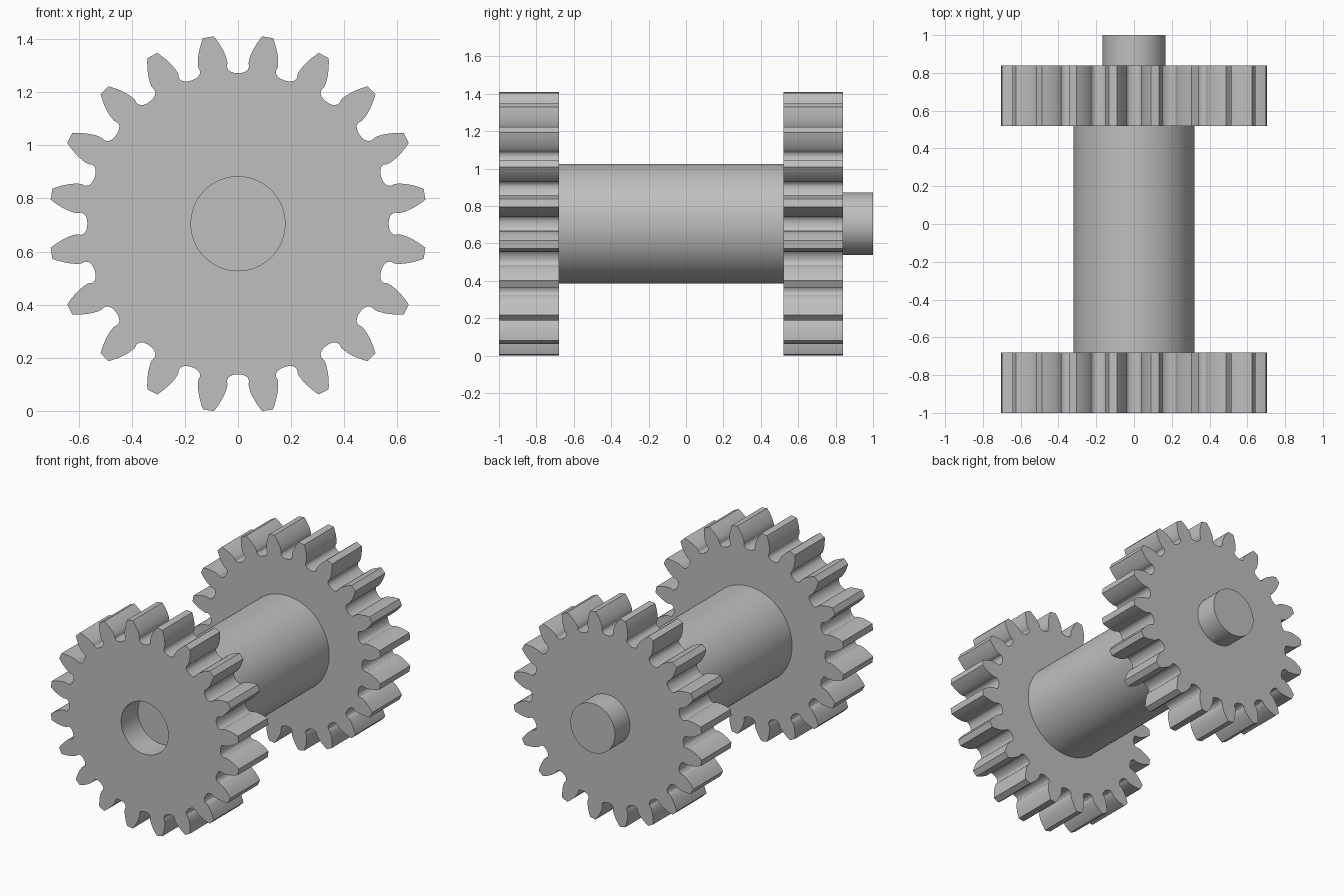
import bpy, bmesh
from math import sin, cos, tan, acos, radians, degrees, pi

cube = bpy.data.objects.get("Cube")
if cube:
    bpy.data.objects.remove(cube, do_unlink=True)

AXIS_Z = 0.705
TEETH = 20
TIP_R, PITCH_R, BASE_R = 0.711, 0.646, 0.607

steel = bpy.data.materials.new("plain_grey")
steel.use_nodes = True
GREY = (0.52, 0.52, 0.52, 1)
steel.diffuse_color = GREY
steel.node_tree.nodes["Principled BSDF"].inputs["Base Color"].default_value = GREY


def prism(name, outline, y0, y1):
    """Extrude an (x, z) outline around the axle from y0 to y1."""
    bm = bmesh.new()
    verts = [bm.verts.new((x, y0, z + AXIS_Z)) for x, z in outline]
    face = bm.faces.new(verts)
    ext = bmesh.ops.extrude_face_region(bm, geom=[face], use_keep_orig=True)
    moved = [v for v in ext["geom"] if isinstance(v, bmesh.types.BMVert)]
    bmesh.ops.translate(bm, verts=moved, vec=(0, y1 - y0, 0))
    bmesh.ops.recalc_face_normals(bm, faces=bm.faces)
    mesh = bpy.data.meshes.new(name)
    bm.to_mesh(mesh)
    bm.free()
    mesh.materials.append(steel)
    obj = bpy.data.objects.new(name, mesh)
    bpy.context.collection.objects.link(obj)
    return obj


def activate(obj):
    bpy.ops.object.select_all(action='DESELECT')
    obj.select_set(True)
    bpy.context.view_layer.objects.active = obj


def smooth(obj):
    activate(obj)
    bpy.ops.object.shade_smooth_by_angle(angle=radians(30))


def circle(radius, sides=96):
    return [(radius * sin(2 * pi * i / sides), radius * cos(2 * pi * i / sides))
            for i in range(sides)]


def involute(r):
    a = acos(min(1, BASE_R / r))
    return degrees(tan(a) - a)


def gear_outline():
    """Involute teeth with rounded roots and a gap at the top."""
    pitch = 360 / TEETH
    pitch_ref = 4.4 + involute(BASE_R / cos(radians(20)))
    # Half a tooth: radius and angle from the tooth centre, root to tip
    half = [(0.568, 7.7), (0.572, 6.4), (0.580, 5.4), (0.592, 4.95)]
    for i in range(9):
        r = BASE_R + (TIP_R - BASE_R) * i / 8
        half.append((r, pitch_ref - involute(r)))
    tooth = [(r, -a) for r, a in half] + [(r, a) for r, a in reversed(half)]
    tooth.append((0.567, pitch / 2))
    points = []
    for k in range(TEETH):
        for r, a in tooth:
            angle = radians(pitch * (k + 0.5) + a)
            points.append((r * sin(angle), r * cos(angle)))
    return points


# Toothed wheels
teeth = gear_outline()
front_gear = prism("front_gear", teeth, -1.0, -0.68)
back_gear = prism("back_gear", teeth, 0.52, 0.84)

# Blind socket in the front wheel
cutter = prism("socket_cutter", circle(0.177), -1.1, -0.82)
cutter.hide_render = True
cut = front_gear.modifiers.new("socket", 'BOOLEAN')
cut.operation = 'DIFFERENCE'
cut.solver = 'EXACT'
cut.object = cutter
activate(front_gear)
bpy.ops.object.modifier_apply(modifier=cut.name)
bpy.data.objects.remove(cutter, do_unlink=True)

# Shaft between the wheels and the peg at the back
shaft = prism("shaft", circle(0.32), -0.70, 0.54)
peg = prism("back_peg", circle(0.167), 0.82, 1.0)

for part in (front_gear, back_gear, shaft, peg):
    smooth(part)
